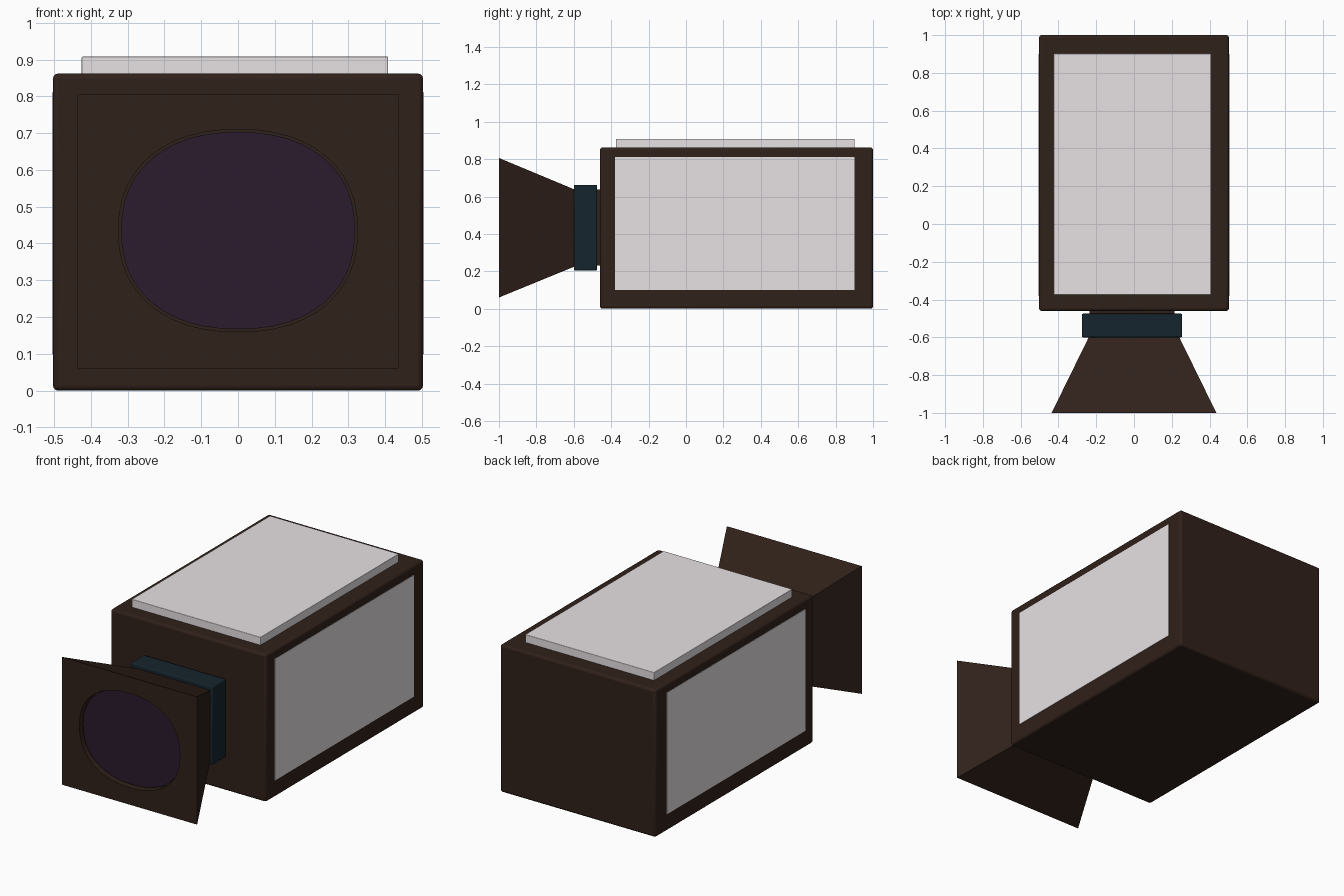
import bpy, bmesh, math

if "Cube" in bpy.data.objects:
    bpy.data.objects.remove(bpy.data.objects["Cube"])


def material(name, rgb):
    m = bpy.data.materials.new(name)
    m.diffuse_color = (*rgb, 1)
    m.use_nodes = True
    m.node_tree.nodes["Principled BSDF"].inputs["Base Color"].default_value = m.diffuse_color
    return m


brown = material("dark_brown", (0.03, 0.015, 0.010))
teal = material("dark_teal", (0.008, 0.018, 0.026))
purple = material("dark_purple", (0.024, 0.011, 0.026))
pale = material("pale_panel", (0.80, 0.75, 0.77))


def finish(name, bm, mat, bevel=0):
    bmesh.ops.recalc_face_normals(bm, faces=bm.faces)
    me = bpy.data.meshes.new(name)
    bm.to_mesh(me)
    bm.free()
    ob = bpy.data.objects.new(name, me)
    bpy.context.collection.objects.link(ob)
    me.materials.append(mat)
    if bevel:
        b = ob.modifiers.new("bevel", 'BEVEL')
        b.width, b.segments = bevel, 3
        bpy.context.view_layer.objects.active = ob
        ob.select_set(True)
        bpy.ops.object.shade_smooth_by_angle(angle=math.radians(35))
        ob.select_set(False)
    return ob


def loft(name, loops, mat, bevel=0):
    """Solid through a series of matching closed loops, capped at both ends."""
    bm = bmesh.new()
    rings = [[bm.verts.new(p) for p in loop] for loop in loops]
    n = len(rings[0])
    for a, b in zip(rings, rings[1:]):
        for i in range(n):
            j = (i + 1) % n
            bm.faces.new((a[i], a[j], b[j], b[i]))
    bm.faces.new(rings[0])
    bm.faces.new(rings[-1])
    return finish(name, bm, mat, bevel)


def rect(y, x0, x1, z0, z1):
    return [(x0, y, z0), (x1, y, z0), (x1, y, z1), (x0, y, z1)]


def box(name, x, y, z, mat, bevel=0):
    return loft(name, [rect(v, *x, *z) for v in y], mat, bevel)


def oval(y, rx, rz, cz=0.435, n=48, power=2.25):
    pts = []
    for i in range(n):
        c, s = math.cos(math.tau * i / n), math.sin(math.tau * i / n)
        pts.append((rx * math.copysign(abs(c) ** (2 / power), c), y,
                    cz + rz * math.copysign(abs(s) ** (2 / power), s)))
    return pts


# Main housing
box("housing", (-0.503, 0.503), (-0.46, 1.0), (0, 0.862), brown, 0.014)

# Raised top panel and nearly flush side panels
box("top_panel", (-0.425, 0.408), (-0.375, 0.902), (0.84, 0.908), pale, 0.003)
for side, s in (("right", 1), ("left", -1)):
    box(side + "_panel", sorted((s * 0.46, s * 0.506)), (-0.38, 0.90),
        (0.10, 0.81), pale)

# Neck and collar joining the hood to the housing
box("neck", (-0.235, 0.215), (-0.50, -0.44), (0.23, 0.637), brown)
box("collar", (-0.275, 0.255), (-0.60, -0.475), (0.205, 0.662), teal, 0.006)

# Flared hood with an oval recess
hood = loft("hood", [rect(-1.0, -0.436, 0.436, 0.06, 0.806),
                     rect(-0.59, -0.235, 0.235, 0.228, 0.635)], brown)
cutter = loft("recess_cutter", [oval(-1.05, 0.325, 0.275),
                                oval(-0.95, 0.325, 0.275)], brown)
cutter.hide_render = True
cut = hood.modifiers.new("recess", 'BOOLEAN')
cut.operation, cut.solver, cut.object = 'DIFFERENCE', 'EXACT', cutter
bpy.context.view_layer.objects.active = hood
bpy.ops.object.modifier_apply(modifier=cut.name)
bpy.data.objects.remove(cutter)

# Lens glass set into the recess
loft("lens", [oval(-0.975, 0.318, 0.268), oval(-0.94, 0.318, 0.268)], purple)
